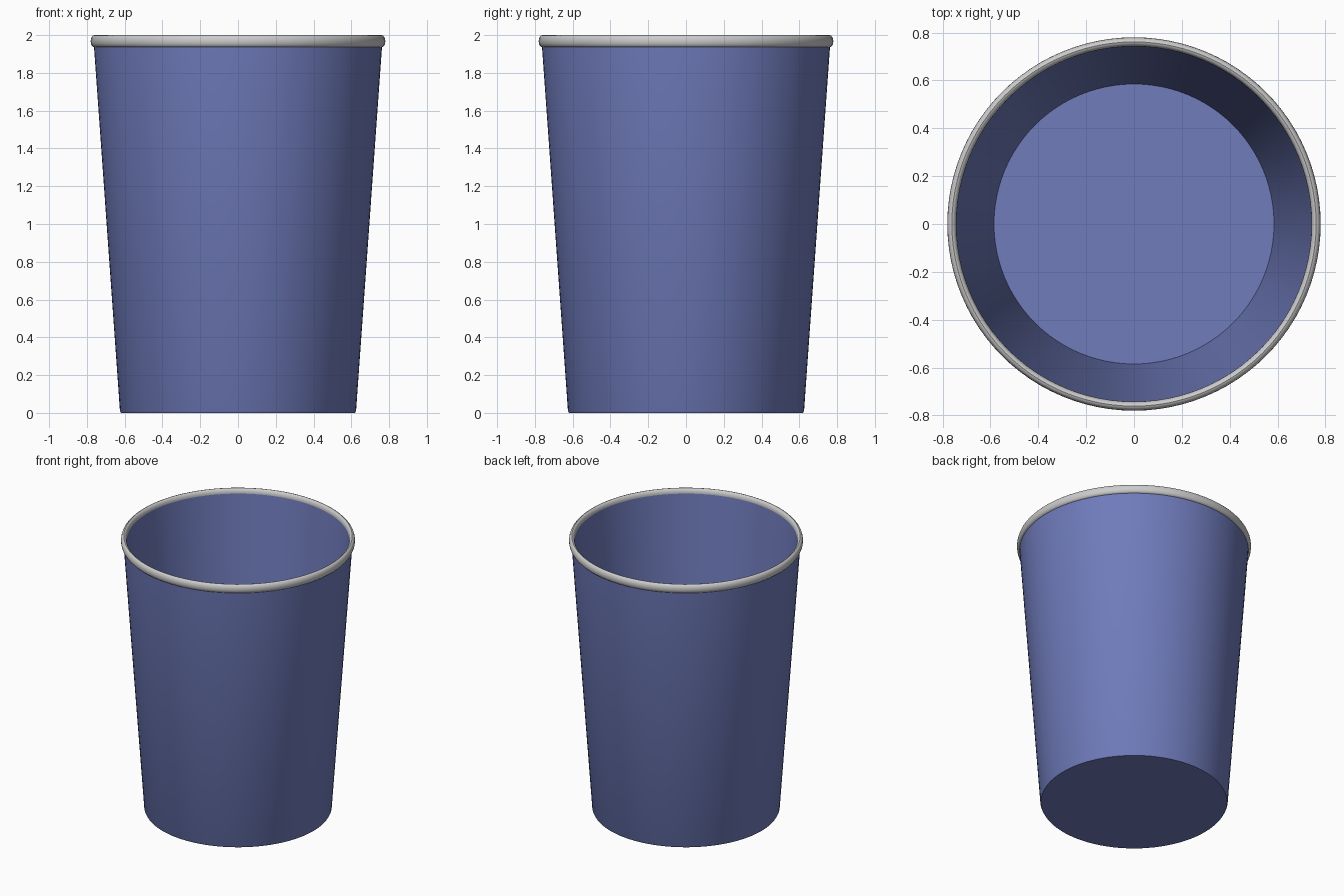
import bpy, bmesh, math

if "Cube" in bpy.data.objects:
    bpy.data.objects.remove(bpy.data.objects["Cube"])

SIDES = 96


def lathe(name, profile, closed, color=None):
    """Spin an (r, z) profile around the z axis; r = 0 points become poles."""
    bm = bmesh.new()
    rings = []
    for r, z in profile:
        if r == 0:
            rings.append([bm.verts.new((0, 0, z))] * SIDES)
        else:
            rings.append([bm.verts.new((r * math.cos(2 * math.pi * i / SIDES),
                                        r * math.sin(2 * math.pi * i / SIDES), z))
                          for i in range(SIDES)])
    pairs = list(zip(rings, rings[1:] + rings[:1]))
    for a, b in pairs if closed else pairs[:-1]:
        for i in range(SIDES):
            j = (i + 1) % SIDES
            corners = list(dict.fromkeys((a[i], a[j], b[j], b[i])))
            bm.faces.new(corners)
    bmesh.ops.recalc_face_normals(bm, faces=bm.faces)
    mesh = bpy.data.meshes.new(name)
    bm.to_mesh(mesh)
    bm.free()
    obj = bpy.data.objects.new(name, mesh)
    bpy.context.collection.objects.link(obj)
    if color:
        mat = bpy.data.materials.new(name + "_blue")
        mat.diffuse_color = color
        mat.use_nodes = True
        mat.node_tree.nodes["Principled BSDF"].inputs["Base Color"].default_value = mat.diffuse_color
        mesh.materials.append(mat)
    bpy.ops.object.select_all(action='DESELECT')
    obj.select_set(True)
    bpy.context.view_layer.objects.active = obj
    bpy.ops.object.shade_smooth_by_angle(angle=math.radians(35))
    return obj


# Tapered hollow body: underside, small foot chamfer, outer wall, inner wall, floor
lathe("cup_body", [(0, 0), (0.62, 0), (0.625, 0.01), (0.765, 1.975),
                   (0.743, 1.975), (0.585, 0.04), (0, 0.04)],
      False, (0.16, 0.2, 0.5, 1))

# Rolled rim: oval section swept round the mouth
rim = [(0.761 + 0.019 * math.cos(2 * math.pi * k / 16),
        1.968 + 0.032 * math.sin(2 * math.pi * k / 16)) for k in range(16)]
lathe("rolled_rim", rim, True)
